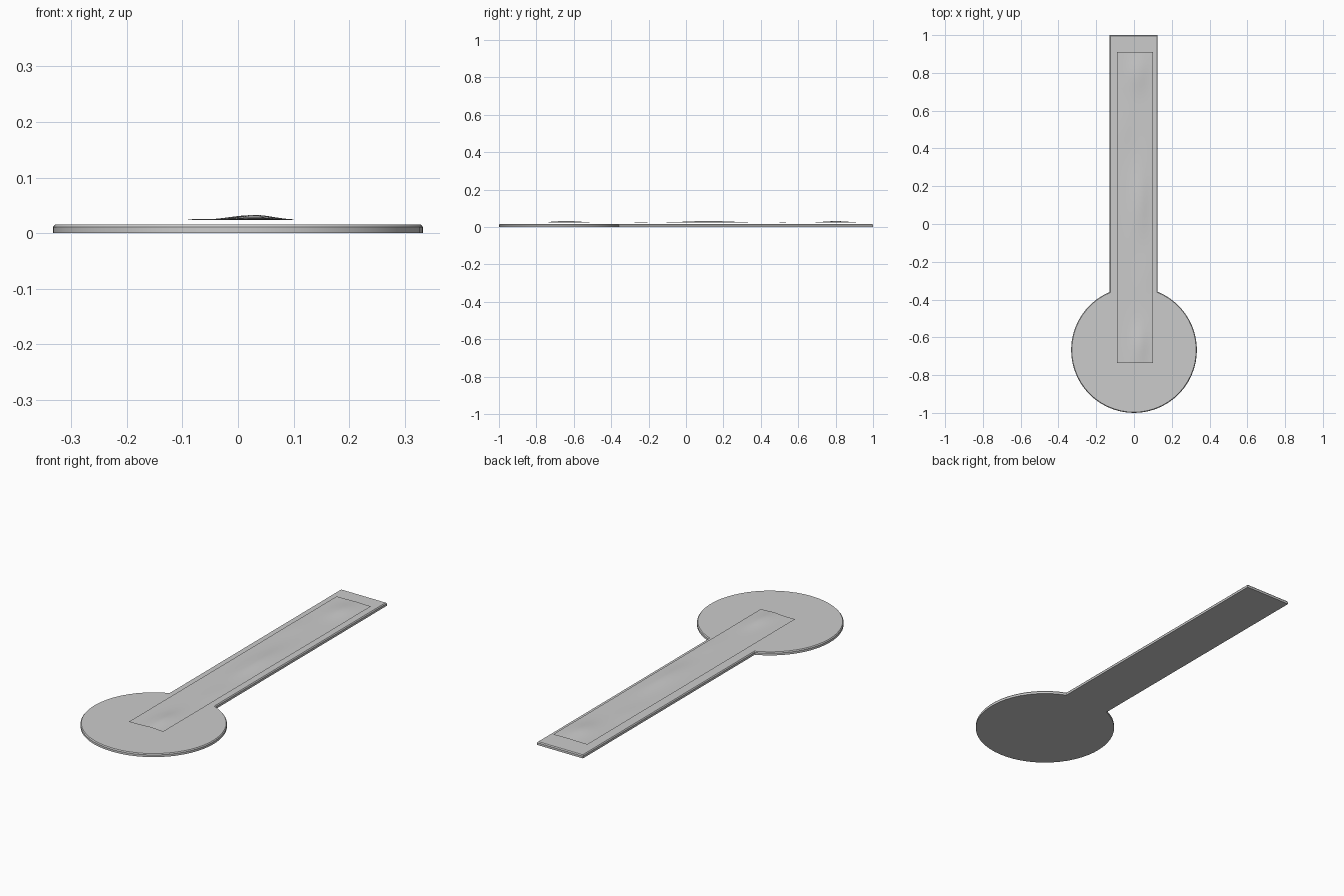
import bpy, bmesh, math
from math import sin, cos, pi, exp

cube = bpy.data.objects.get("Cube")
if cube:
    bpy.data.objects.remove(cube)

grey = bpy.data.materials.new("light grey")
grey.use_nodes = True
grey.diffuse_color = (0.6, 0.6, 0.6, 1)
grey.node_tree.nodes["Principled BSDF"].inputs["Base Color"].default_value = (0.6, 0.6, 0.6, 1)


def add_object(name, bm):
    mesh = bpy.data.meshes.new(name)
    bm.to_mesh(mesh)
    bm.free()
    mesh.materials.append(grey)
    obj = bpy.data.objects.new(name, mesh)
    bpy.context.collection.objects.link(obj)
    bpy.context.view_layer.objects.active = obj
    bpy.ops.object.select_all(action='DESELECT')
    obj.select_set(True)
    bpy.ops.object.shade_smooth_by_angle(angle=math.radians(30))
    return obj


# Keyhole outline: round head joined to a long straight strip
def keyhole(inset):
    radius, left, right, mid_y = 0.333 - inset, -0.129 + inset, 0.125 - inset, -0.667
    start = math.acos(right / radius)
    end = math.acos(left / radius) - 2 * pi
    steps = 48
    arc = [start + (end - start) * i / steps for i in range(steps + 1)]
    points = [(radius * cos(a), mid_y + radius * sin(a)) for a in arc]
    return points + [(left, 1 - inset), (right, 1 - inset)]


# Base board with a chamfered top edge
bm = bmesh.new()
rings = [[bm.verts.new((x, y, z)) for x, y in keyhole(inset)]
         for inset, z in ((0, 0), (0, 0.011), (0.004, 0.016))]
bm.faces.new(rings[0])
bm.faces.new(rings[-1])
for low, high in zip(rings, rings[1:]):
    for i in range(len(low)):
        j = (i + 1) % len(low)
        bm.faces.new((low[i], low[j], high[j], high[i]))
bmesh.ops.recalc_face_normals(bm, faces=bm.faces)
add_object("base_board", bm)


# Gently rolling sheet hovering above the board
def mound(x, y, cx, cy, wx, wy, height):
    return height * exp(-((x - cx) / wx) ** 2 - ((y - cy) / wy) ** 2)


def sheet_height(x, y):
    return (0.024 + mound(x, y, 0.03, 0.12, 0.045, 0.17, 0.009)
            + mound(x, y, 0.03, -0.64, 0.04, 0.10, 0.009)
            + mound(x, y, 0.02, 0.80, 0.05, 0.09, 0.008)
            + mound(x, y, -0.05, 0.52, 0.04, 0.10, 0.002)
            + mound(x, y, 0.06, -0.25, 0.04, 0.12, 0.002))


bm = bmesh.new()
columns, rows = 12, 60
grid = []
for r in range(rows + 1):
    y = -0.735 + 1.645 * r / rows
    line = []
    for c in range(columns + 1):
        x = -0.09 + 0.19 * c / columns
        line.append(bm.verts.new((x, y, sheet_height(x, y))))
    grid.append(line)
for a, b in zip(grid, grid[1:]):
    for c in range(columns):
        bm.faces.new((a[c], a[c + 1], b[c + 1], b[c]))
add_object("rolling_sheet", bm)
